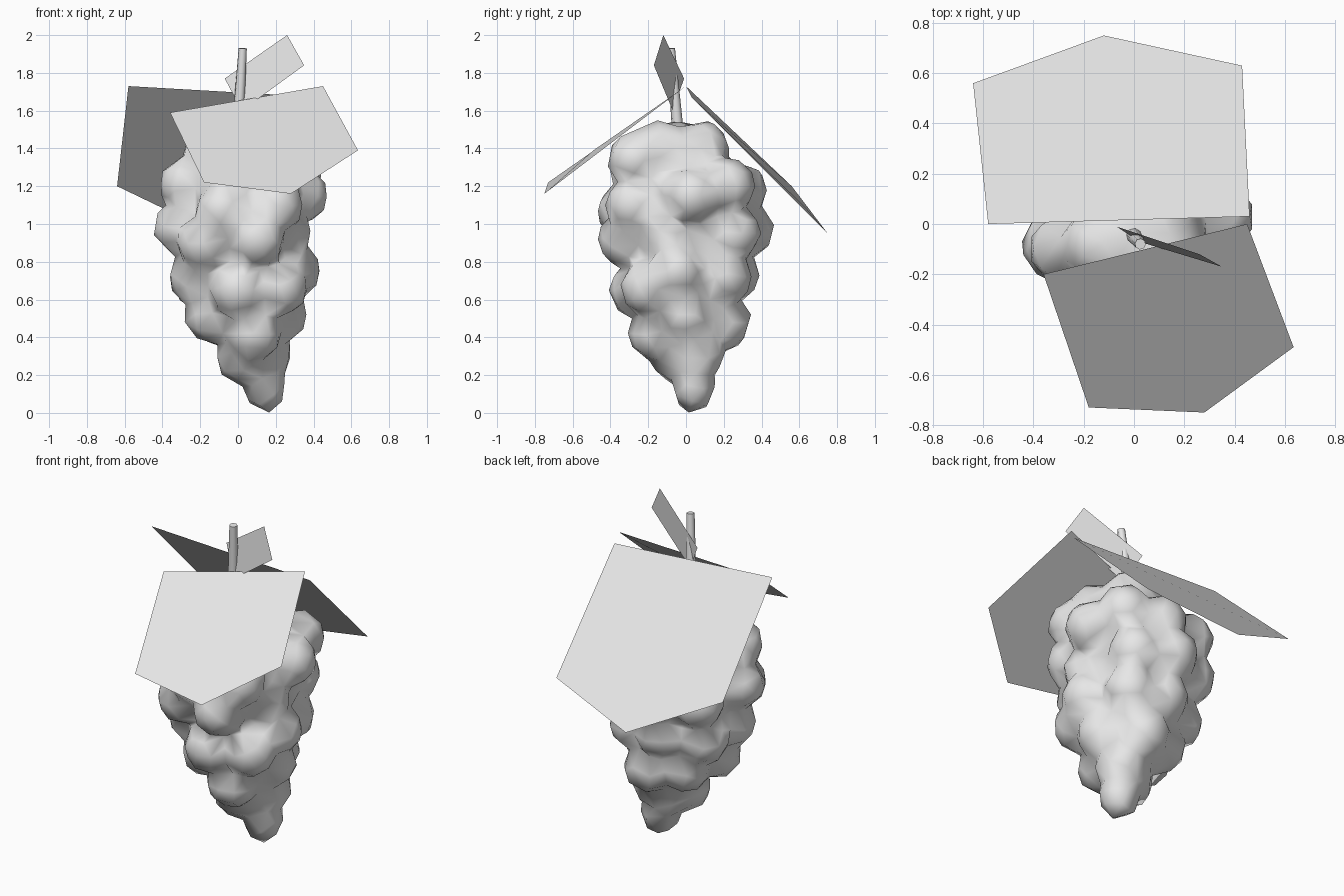
import bpy, bmesh, math
from mathutils import Matrix, Vector

if "Cube" in bpy.data.objects:
    bpy.data.objects.remove(bpy.data.objects["Cube"], do_unlink=True)

GREY = (0.8, 0.8, 0.8, 1)
grey = bpy.data.materials.new("plain grey")
grey.diffuse_color = GREY
grey.use_nodes = True
grey.node_tree.nodes["Principled BSDF"].inputs["Base Color"].default_value = GREY


def finish(name, bm, smooth=False):
    """Turn a bmesh into a named object with the grey material."""
    mesh = bpy.data.meshes.new(name)
    bm.to_mesh(mesh)
    bm.free()
    mesh.materials.append(grey)
    for poly in mesh.polygons:
        poly.use_smooth = smooth
    obj = bpy.data.objects.new(name, mesh)
    bpy.context.collection.objects.link(obj)
    return obj


def ellipsoid(bm, centre, radii, detail=2):
    matrix = Matrix.Translation(centre) @ Matrix.Diagonal((*radii, 1))
    bmesh.ops.create_icosphere(bm, subdivisions=detail, radius=1, matrix=matrix)


def leaf(name, outline):
    bm = bmesh.new()
    bm.faces.new([bm.verts.new(p) for p in reversed(outline)])
    return finish(name, bm)


# Core of the bunch: height, centre x, centre y, radii
core = [
    (1.34, 0.02, -0.06, 0.27, 0.29),
    (1.16, 0.02, -0.01, 0.34, 0.36),
    (0.93, 0.01, 0, 0.33, 0.37),
    (0.7, 0.03, -0.01, 0.29, 0.31),
    (0.5, 0.05, 0, 0.22, 0.23),
    (0.32, 0.08, 0.02, 0.14, 0.16),
]
# Grape centres, one line per tier from the top down
grapes = [
    (.15, -.15, 1.4), (.1, .08, 1.4), (-.14, -.08, 1.38), (.2, -.27, 1.34), (-.05, -.26, 1.31),
    (-.27, -.1, 1.21), (.33, .03, 1.15), (.05, .28, 1.18), (.25, .22, 1.2), (-.2, .22, 1.18),
    (.2, -.28, 1.1), (-.08, -.32, 1.07),
    (-.3, -.08, .98), (-.18, -.26, .9), (.1, -.32, .92), (.24, -.1, .95), (.2, .25, .95),
    (0, .32, .97), (-.22, .2, .95),
    (-.22, -.1, .72), (0, -.26, .65), (.29, -.05, .75), (.2, .2, .72), (0, .24, .73),
    (-.2, .12, .7), (.22, -.2, .66),
    (-.14, -.08, .52), (.08, -.16, .42), (.22, 0, .52), (.1, .2, .48), (-.08, .12, .5),
    (.03, -.03, .3), (.14, .06, .32),
]
bm = bmesh.new()
for z, cx, cy, rx, ry in core:
    ellipsoid(bm, (cx, cy, z), (rx, ry, 0.2), 3)
for spot in grapes:
    ellipsoid(bm, spot, (0.15, 0.15, 0.15))
# Lowest grape
ellipsoid(bm, (0.14, 0.04, 0.155), (0.115, 0.115, 0.16))
bunch = finish("grape_bunch", bm, smooth=True)

# Fuse the grapes into one coarse, softly shaded skin
fuse = bunch.modifiers.new("fuse", 'REMESH')
fuse.mode = 'VOXEL'
fuse.voxel_size = 0.025
fuse.use_smooth_shade = True
coarse = bunch.modifiers.new("coarse", 'DECIMATE')
coarse.ratio = 0.05

# Stem, tapering and leaning slightly
bottom, top = Vector((-0.005, -0.04, 1.45)), Vector((0.025, -0.08, 1.93))
axis = top - bottom
bm = bmesh.new()
bmesh.ops.create_cone(
    bm, cap_ends=True, segments=8, radius1=0.032, radius2=0.022,
    depth=axis.length,
    matrix=Matrix.Translation((bottom + top) / 2)
    @ axis.to_track_quat('Z', 'Y').to_matrix().to_4x4())
stem = finish("stem", bm)
bpy.context.view_layer.objects.active = stem
stem.select_set(True)
bpy.ops.object.shade_smooth_by_angle(angle=math.radians(50))

# Leaves
leaf("front_leaf", [(-0.36, -0.2, 1.59), (0.45, 0, 1.73), (0.635, -0.49, 1.39),
                    (0.28, -0.75, 1.16), (-0.18, -0.73, 1.22)])
leaf("back_leaf", [(-0.64, 0.56, 1.2), (-0.12, 0.75, 0.95), (0.43, 0.63, 1.09),
                   (0.46, 0.03, 1.67), (-0.58, 0, 1.73)])
leaf("small_leaf", [(-0.07, -0.01, 1.77), (0.26, -0.12, 2), (0.35, -0.17, 1.84),
                    (0.02, -0.07, 1.6)])
